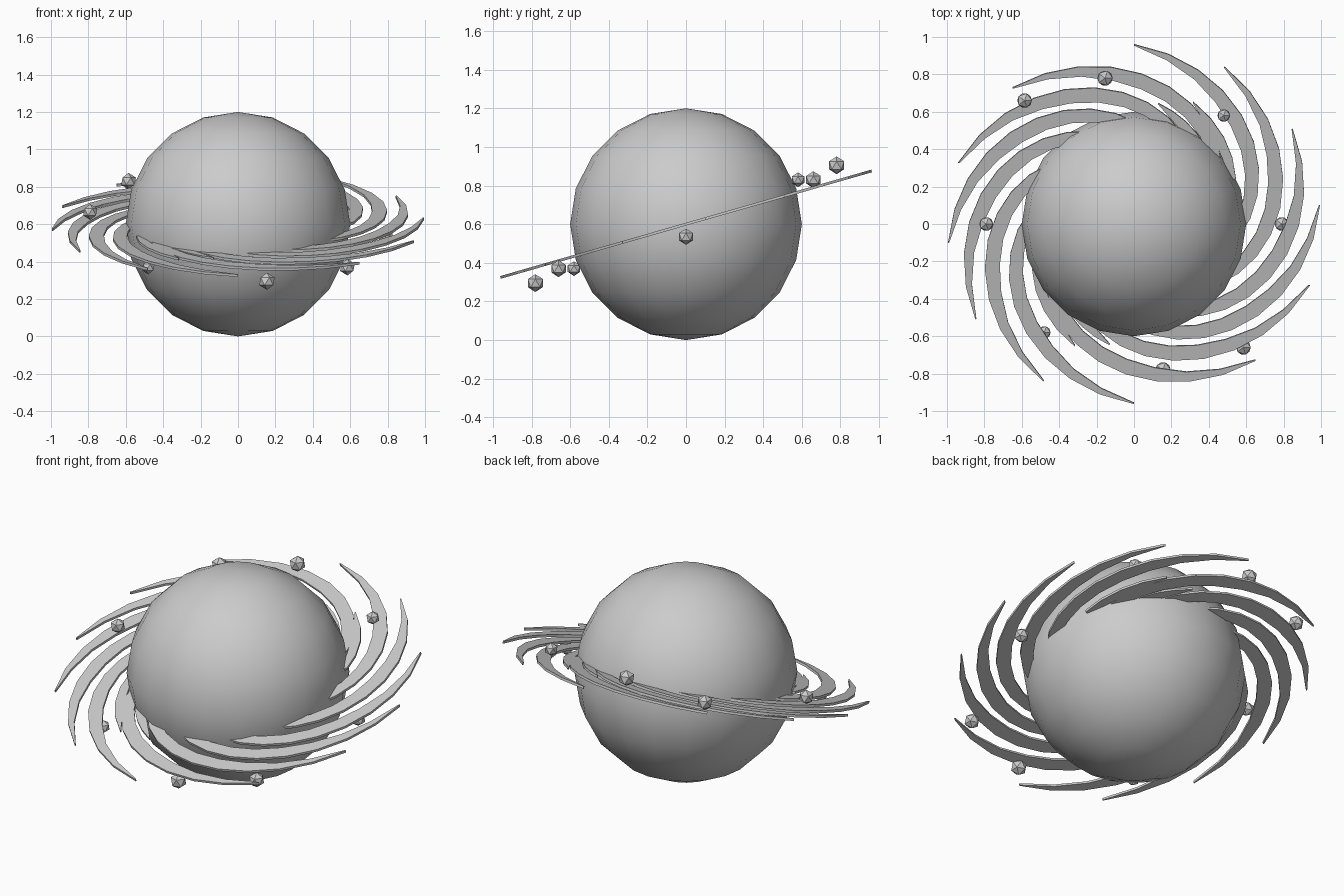
import bpy, bmesh, math
from mathutils import Matrix, Vector

if "Cube" in bpy.data.objects:
    bpy.data.objects.remove(bpy.data.objects["Cube"])

CENTRE = Vector((0, 0, 0.6))
TILT = Matrix.Translation(CENTRE) @ Matrix.Rotation(math.radians(16), 4, 'X')

# Planet body
bpy.ops.mesh.primitive_uv_sphere_add(segments=20, ring_count=10, radius=0.6, location=CENTRE)
planet = bpy.context.object
planet.name = "planet"
bpy.ops.object.shade_smooth()


def blade(name, tip_angle, radius, sweep, width, steps=9, thick=0.014):
    """Flat curved blade spiralling inward (clockwise) from a pointed tip."""
    bm = bmesh.new()
    rows = []
    for i in range(steps + 1):
        t = i / steps
        d = sweep * t
        a = math.radians(tip_angle - d)
        outer = radius - 0.0032 * d - 0.000013 * d * d
        w = 0.006 + width * min(1, 2.6 * t) ** 0.8 * (1 - 0.5 * max(0, t - 0.6))
        rows.append([bm.verts.new((r * math.cos(a), r * math.sin(a), z))
                     for r, z in ((outer, thick / 2), (outer - w, thick / 2),
                                  (outer - w, -thick / 2), (outer, -thick / 2))])
    for p, q in zip(rows, rows[1:]):
        for k in range(4):
            bm.faces.new((p[k], p[(k + 1) % 4], q[(k + 1) % 4], q[k]))
    bm.faces.new(rows[0])
    bm.faces.new(rows[-1])
    bmesh.ops.recalc_face_normals(bm, faces=bm.faces)
    mesh = bpy.data.meshes.new(name)
    bm.to_mesh(mesh)
    bm.free()
    obj = bpy.data.objects.new(name, mesh)
    obj.matrix_world = TILT
    bpy.context.collection.objects.link(obj)


def moonlet(name, pos, radius):
    bpy.ops.mesh.primitive_ico_sphere_add(subdivisions=1, radius=radius, location=CENTRE + Vector(pos))
    bpy.context.object.name = name


# Everything around the planet repeats after half a turn
tips = (-49.4, -20, 6, 32, 61, 90)
moons = (((0.79, 0, -0.065), 0.042), ((0.48, 0.58, 0.23), 0.038),
         ((-0.155, 0.78, 0.305), 0.046), ((-0.585, 0.66, 0.23), 0.044))
for half in (0, 1):
    s = 1 - 2 * half
    for i, a in enumerate(tips):
        blade(f"ring_blade_{half}_{i}", a + 180 * half, 1.0, 98, 0.078)
    # short inner splinters in the wider gap
    blade(f"ring_splinter_{half}_0", 65 + 180 * half, 0.75, 40, 0.05, 4)
    blade(f"ring_splinter_{half}_1", 79 + 180 * half, 0.685, 30, 0.05, 4)
    for i, (p, r) in enumerate(moons):
        moonlet(f"moonlet_{half}_{i}", (s * p[0], s * p[1], s * p[2]), r)
